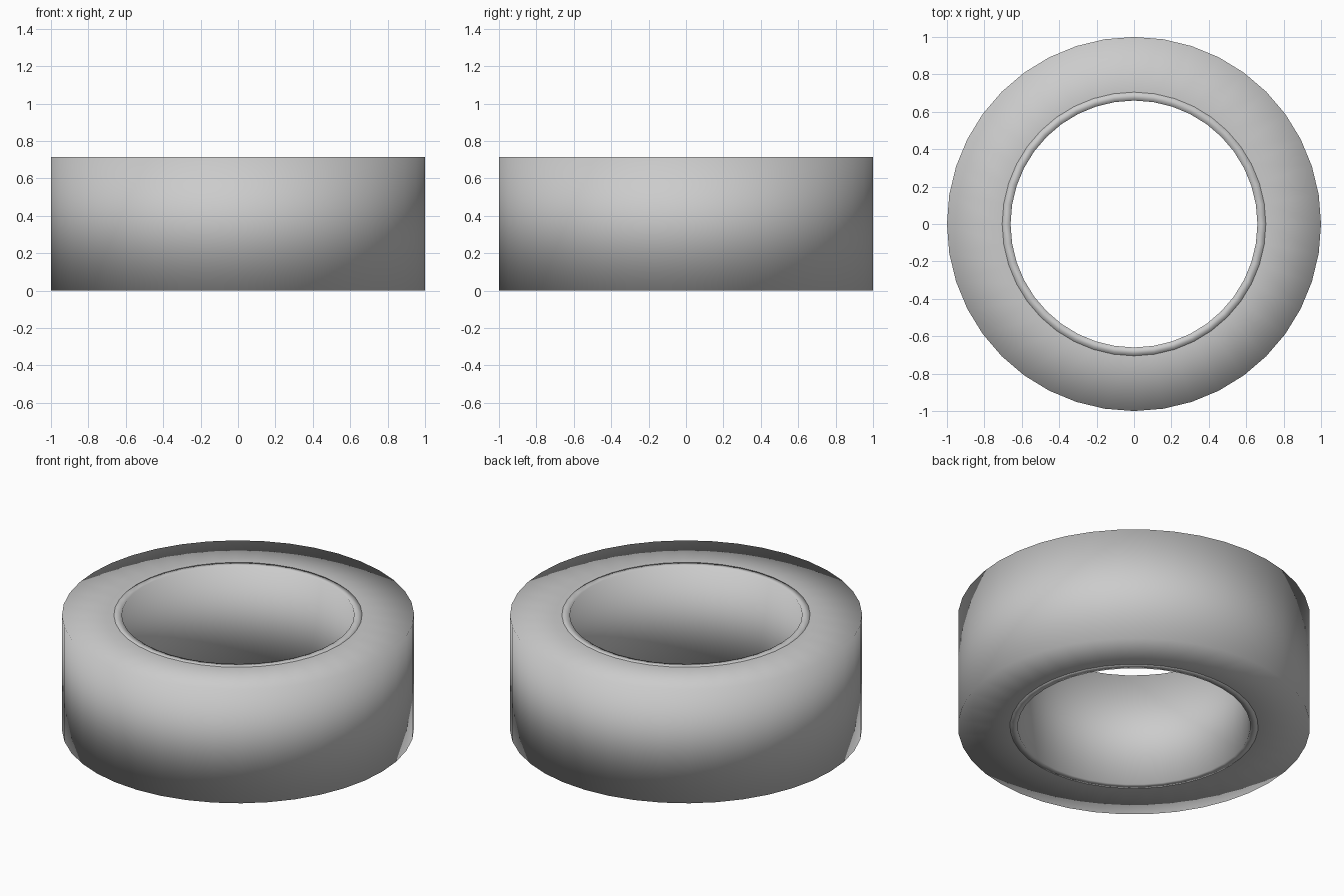
import bpy, math

if "Cube" in bpy.data.objects:
    bpy.data.objects.remove(bpy.data.objects["Cube"])

SIDES = 40
HEIGHT = 0.715


def lathe(name, profile, closed):
    """Spin an (r, z) profile about the z axis into a smooth mesh."""
    n = len(profile)
    verts = [(r * math.cos(a), r * math.sin(a), z)
             for a in (2 * math.pi * i / SIDES for i in range(SIDES))
             for r, z in profile]
    faces = []
    for i in range(SIDES):
        a, b = i * n, (i + 1) % SIDES * n
        for j in range(n if closed else n - 1):
            k = (j + 1) % n
            faces.append((a + j, b + j, b + k, a + k))
    mesh = bpy.data.meshes.new(name)
    mesh.from_pydata(verts, [], faces)
    mesh.shade_smooth()
    obj = bpy.data.objects.new(name, mesh)
    bpy.context.collection.objects.link(obj)
    return obj


# Wound tape: side faces and outer wall (the core closes the inside)
lathe("tape_winding", [(0.705, 0), (1, 0), (1, HEIGHT), (0.705, HEIGHT)], False)

# Cardboard core: thin tube flush with the tape
lathe("inner_core", [(0.66, 0), (0.705, 0), (0.705, HEIGHT), (0.66, HEIGHT)], True)
